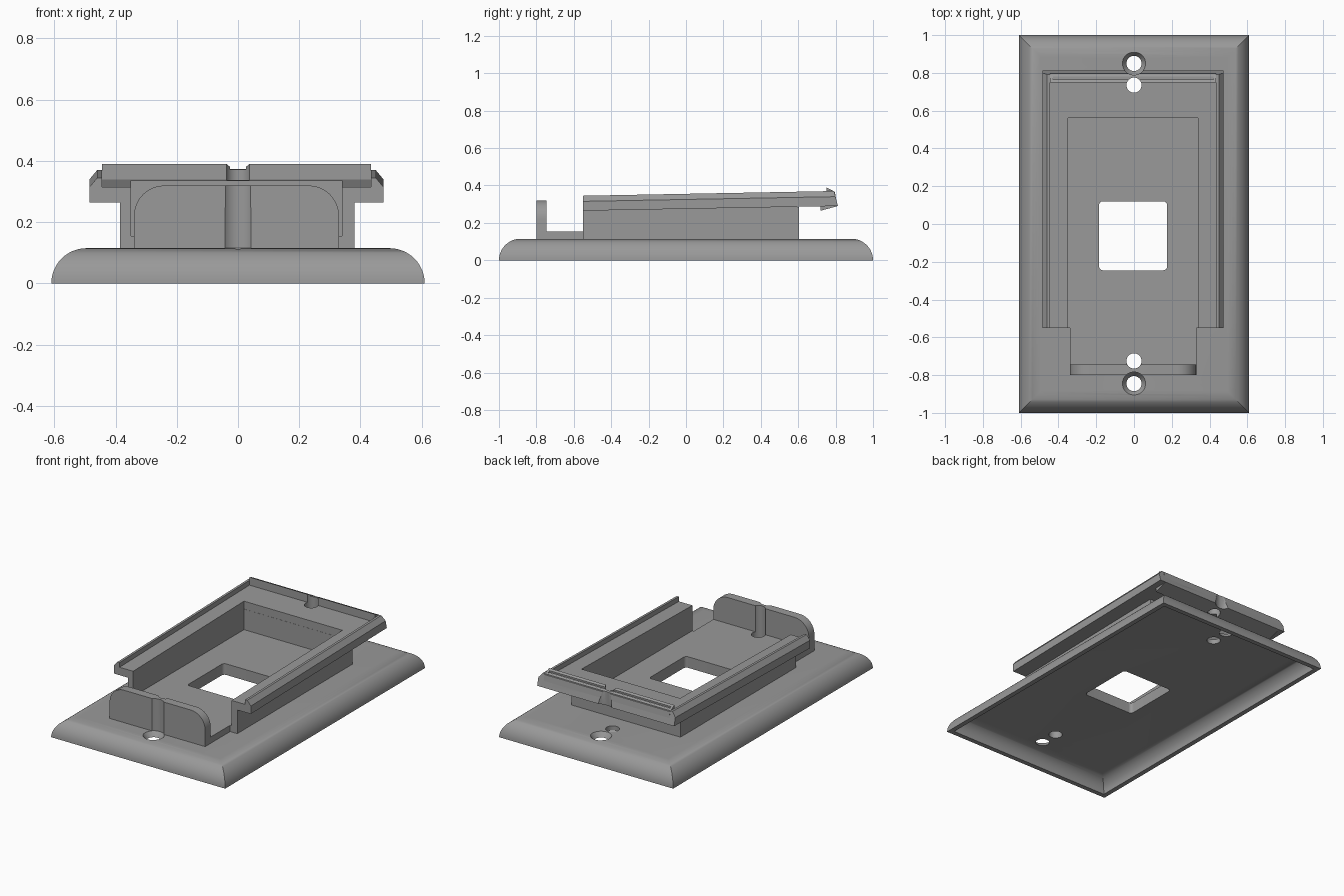
import bpy, bmesh, math

if "Cube" in bpy.data.objects:
    bpy.data.objects.remove(bpy.data.objects["Cube"])

grey = bpy.data.materials.new("mid grey")
grey.diffuse_color = (0.32, 0.32, 0.32, 1)
grey.use_nodes = True
grey.node_tree.nodes["Principled BSDF"].inputs["Base Color"].default_value = grey.diffuse_color

SLOPE = 0.0185  # rise of the tilted tray towards the back


def finish(name, bm, tilt=False):
    if tilt:
        for v in bm.verts:
            v.co.z += SLOPE * (v.co.y + 0.55)
    bmesh.ops.recalc_face_normals(bm, faces=bm.faces)
    mesh = bpy.data.meshes.new(name)
    bm.to_mesh(mesh)
    bm.free()
    mesh.materials.append(grey)
    ob = bpy.data.objects.new(name, mesh)
    bpy.context.collection.objects.link(ob)
    return ob


def prism(name, pts, axis, a, b, tilt=False):
    """Extrude a 2D outline along one axis from a to b."""
    place = {'x': lambda p, t: (t, p[0], p[1]),
             'y': lambda p, t: (p[0], t, p[1]),
             'z': lambda p, t: (p[0], p[1], t)}[axis]
    bm = bmesh.new()
    lo, hi = ([bm.verts.new(place(p, t)) for p in pts] for t in (a, b))
    n = len(pts)
    bm.faces.new(lo)
    bm.faces.new(hi)
    for i in range(n):
        j = (i + 1) % n
        bm.faces.new((lo[i], lo[j], hi[j], hi[i]))
    return finish(name, bm, tilt)


def box(name, x0, x1, y0, y1, z0, z1, tilt=False):
    return prism(name, [(x0, y0), (x1, y0), (x1, y1), (x0, y1)], 'z', z0, z1, tilt)


def lathe(name, y, profile, n=40):
    """Closed solid of revolution about a vertical axis at x = 0."""
    bm = bmesh.new()
    rings = [[bm.verts.new((r * math.cos(2 * math.pi * i / n),
                            y + r * math.sin(2 * math.pi * i / n), z))
              for i in range(n)] for r, z in profile]
    bm.faces.new(rings[0])
    bm.faces.new(rings[-1])
    for p, q in zip(rings, rings[1:]):
        for i in range(n):
            j = (i + 1) % n
            bm.faces.new((p[i], p[j], q[j], q[i]))
    return finish(name, bm)


def arc(cx, cy, r, a0, a1, n=8):
    return [(cx + r * math.cos(math.radians(a0 + (a1 - a0) * i / n)),
             cy + r * math.sin(math.radians(a0 + (a1 - a0) * i / n))) for i in range(n + 1)]


def cut(ob, cutters):
    for c in cutters:
        m = ob.modifiers.new("cut " + c.name, 'BOOLEAN')
        m.operation, m.object, m.solver = 'DIFFERENCE', c, 'EXACT'


# Wall plate: hollow shell of nested rectangles with rounded, mitred edges
bm = bmesh.new()
R, WALL, N = 0.115, 0.03, 12
steps = [math.pi / 2 * i / N for i in range(N + 1)]
rings = [(R - R * math.cos(a), R * math.sin(a)) for a in reversed(steps)]
rings += [(R - (R - WALL) * math.cos(a), (R - WALL) * math.sin(a)) for a in steps]
loops = []
for d, z in rings:
    x, y = 0.61 - d, 1 - d
    loops.append([bm.verts.new(c) for c in ((-x, -y, z), (x, -y, z), (x, y, z), (-x, y, z))])
bm.faces.new(loops[0])
bm.faces.new(loops[-1])
for p, q in zip(loops, loops[1:]):
    for i in range(4):
        j = (i + 1) % 4
        bm.faces.new((p[i], p[j], q[j], q[i]))
plate = finish("wall_plate", bm)

# Raised body, front step and rounded front tab
body = box("body", -0.385, 0.38, -0.55, 0.605, 0.10, 0.285)
step = box("front_step", -0.34, 0.33, -0.78, -0.54, 0.10, 0.155)
tab = prism("front_tab", [(-0.34, 0.10), (0.33, 0.10)] + arc(0.23, 0.22, 0.10, 0, 90)
            + arc(-0.24, 0.22, 0.10, 90, 180), 'y', -0.80, -0.745)

# Tilted tray with bevelled outer edges
tray = prism("tray", [(-0.485, 0.265), (0.475, 0.265), (0.475, 0.315), (0.45, 0.345),
                      (-0.46, 0.345), (-0.485, 0.315)], 'y', -0.55, 0.812, tilt=True)
for v in tray.data.vertices:  # lean the back end forwards
    if v.co.y > 0.7:
        v.co.y -= (v.co.z - 0.29) * 0.25

# Catches above and below the back edge of the tray
top_catch = prism("top_catch", [(0.75, 0.325), (0.75, 0.39), (0.796, 0.366), (0.803, 0.325)],
                  'x', -0.445, 0.435)
low_catch = prism("lower_catch", [(0.72, 0.265), (0.72, 0.30), (0.808, 0.30), (0.812, 0.29)],
                  'x', -0.445, 0.435)

# Cutters: tray recess, cavity, cable opening, screw holes and catch slot
recess = box("recess_cutter", -0.445, 0.435, -0.70, 0.76, 0.315, 0.50, tilt=True)
cavity = box("cavity_cutter", -0.35, 0.34, -0.70, 0.56, 0.155, 0.60)
slot = box("slot_cutter", -0.43, 0.42, 0.765, 0.78, 0.372, 0.45)
window = prism("window_cutter", arc(0.155, 0.10, 0.02, 0, 90) + arc(-0.165, 0.10, 0.02, 90, 180)
               + arc(-0.165, -0.225, 0.02, 180, 270) + arc(0.155, -0.225, 0.02, 270, 360),
               'z', -0.1, 0.3)
holes = [lathe("inner_hole_cutter", y, [(0.04, -0.1), (0.04, 0.6)]) for y in (0.735, -0.725)]
screws = [lathe("screw_cutter", y, [(0.04, -0.1), (0.04, 0.085), (0.062, 0.116), (0.06, 0.6)])
          for y in (0.85, -0.845)]
back, front = [holes[0], screws[0]], [holes[1], screws[1]]

cut(plate, [window] + back + front)
cut(body, [cavity, window])
cut(step, front)
cut(tab, front)
cut(tray, [recess, cavity] + back)
cut(top_catch, [slot] + back)
cut(low_catch, back)

# Apply the cuts, shade and tidy up the helpers
parts = [plate, body, step, tab, tray, top_catch, low_catch]
for ob in parts:
    bpy.ops.object.select_all(action='DESELECT')
    bpy.context.view_layer.objects.active = ob
    ob.select_set(True)
    for m in list(ob.modifiers):
        bpy.ops.object.modifier_apply(modifier=m.name)
    bpy.ops.object.shade_smooth_by_angle(angle=math.radians(30))
for c in [recess, cavity, slot, window] + holes + screws:
    bpy.data.objects.remove(c)
